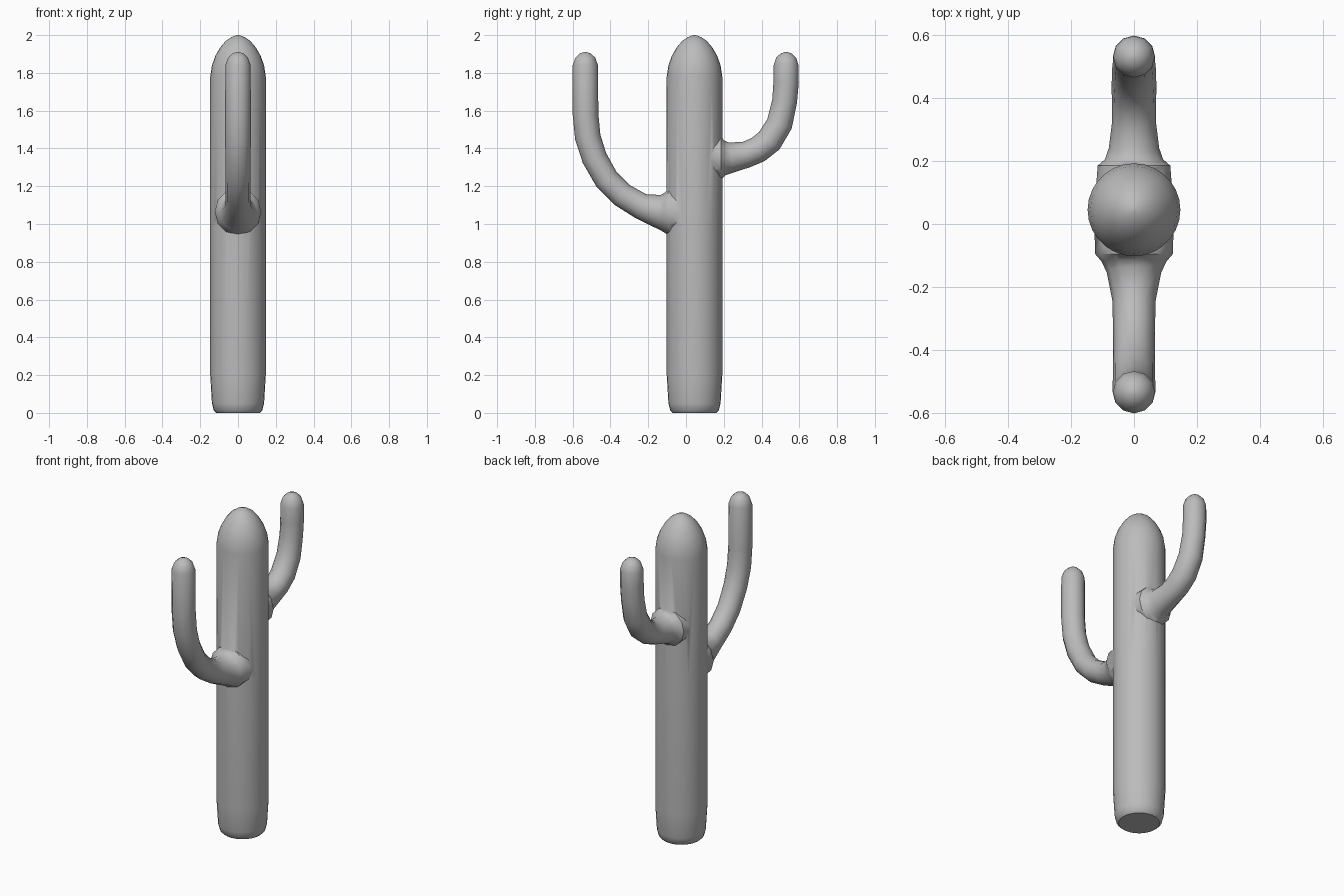
import bpy, bmesh, math
from mathutils import Vector

if "Cube" in bpy.data.objects:
    bpy.data.objects.remove(bpy.data.objects["Cube"])

skin = bpy.data.materials.new("plain_grey")
skin.diffuse_color = (0.5, 0.5, 0.5, 1)
skin.use_nodes = True
skin.node_tree.nodes["Principled BSDF"].inputs["Base Color"].default_value = skin.diffuse_color


def tube(name, stations, sides):
    """Closed tube through (y, z, radius) stations lying in the x = 0 plane."""
    bm = bmesh.new()
    pts = [Vector((0, y, z)) for y, z, r in stations]
    rings = []
    for i, (p, st) in enumerate(zip(pts, stations)):
        t = (pts[min(i + 1, len(pts) - 1)] - pts[max(i - 1, 0)]).normalized()
        side = Vector((1, 0, 0))
        up = t.cross(side)
        rings.append([bm.verts.new(p + st[2] * (math.cos(a) * side + math.sin(a) * up))
                      for a in (2 * math.pi * k / sides for k in range(sides))])
    for a, b in zip(rings, rings[1:]):
        for k in range(sides):
            n = (k + 1) % sides
            bm.faces.new((a[k], a[n], b[n], b[k]))
    bm.faces.new(rings[0])
    bm.faces.new(rings[-1])
    bmesh.ops.recalc_face_normals(bm, faces=bm.faces)
    mesh = bpy.data.meshes.new(name)
    bm.to_mesh(mesh)
    bm.free()
    mesh.materials.append(skin)
    obj = bpy.data.objects.new(name, mesh)
    bpy.context.collection.objects.link(obj)
    return obj


# Trunk: straight column with a domed top and a slightly tucked base
C = 0.045
trunk = tube("cactus_trunk", [(C, z, r) for z, r in (
    (0, 0.115), (0.012, 0.128), (0.05, 0.138), (0.2, 0.147), (1.0, 0.147), (1.78, 0.147),
    (1.84, 0.138), (1.89, 0.12), (1.935, 0.094), (1.97, 0.064), (1.99, 0.034), (2.0, 0.006))], 28)

# Arms: flared root, upward bend, blunt rounded tip
front_arm = tube("front_arm", [
    (-0.03, 1.065, 0.125), (-0.095, 1.065, 0.123), (-0.12, 1.065, 0.102), (-0.155, 1.07, 0.086),
    (-0.24, 1.095, 0.069), (-0.34, 1.155, 0.066), (-0.42, 1.235, 0.066), (-0.485, 1.35, 0.067),
    (-0.52, 1.46, 0.068), (-0.532, 1.58, 0.068), (-0.533, 1.84, 0.067),
    (-0.533, 1.88, 0.053), (-0.533, 1.902, 0.03), (-0.533, 1.91, 0.008)], 12)
back_arm = tube("back_arm", [
    (0.12, 1.35, 0.12), (0.185, 1.35, 0.115), (0.205, 1.35, 0.092), (0.24, 1.352, 0.08),
    (0.32, 1.368, 0.07), (0.38, 1.393, 0.07), (0.44, 1.44, 0.071), (0.495, 1.53, 0.069),
    (0.522, 1.65, 0.066), (0.53, 1.75, 0.067), (0.53, 1.84, 0.066),
    (0.53, 1.88, 0.053), (0.53, 1.902, 0.03), (0.53, 1.91, 0.008)], 12)

# Merge the arms into the trunk as one skin
bpy.context.view_layer.objects.active = trunk
trunk.select_set(True)
for arm in (front_arm, back_arm):
    mod = trunk.modifiers.new("union", 'BOOLEAN')
    mod.operation = 'UNION'
    mod.solver = 'EXACT'
    mod.object = arm
    bpy.ops.object.modifier_apply(modifier=mod.name)
    bpy.data.objects.remove(arm)
trunk.name = "cactus"
bpy.ops.object.shade_smooth_by_angle(angle=math.radians(40))
